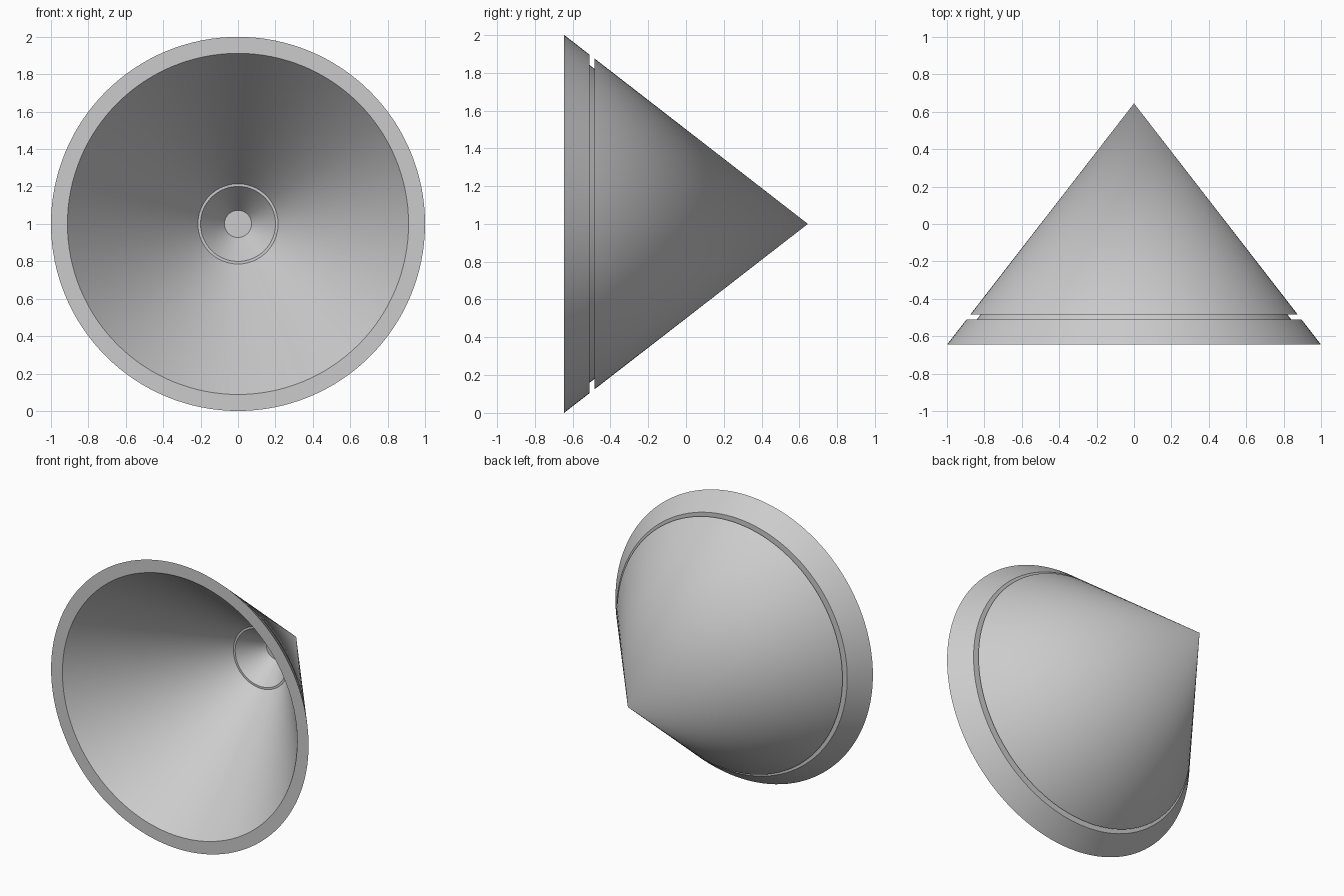
import bpy, bmesh, math
from mathutils import Vector, Matrix

cube = bpy.data.objects.get("Cube")
if cube:
    bpy.data.objects.remove(cube, do_unlink=True)

# Single plain grey
grey = bpy.data.materials.new("light grey")
grey.use_nodes = True
colour = (0.6, 0.6, 0.6, 1)
grey.diffuse_color = colour
grey.node_tree.nodes["Principled BSDF"].inputs["Base Color"].default_value = colour

HALF = 0.645                 # half the depth of the cone
SLOPE = 1 / (2 * HALF)       # radius lost per unit of depth
SEGMENTS = 128


def cone_point(y, inset=0.0):
    """Profile point (radius, y) on the cone, pulled in by inset."""
    return ((HALF - y) * SLOPE - inset, y)


def lathe(name, profile, material):
    """Revolve a (radius, y) profile about the horizontal y axis."""
    bm = bmesh.new()
    verts = [bm.verts.new((r, y, 0)) for r, y in profile]
    edges = [bm.edges.new(pair) for pair in zip(verts, verts[1:])]
    bmesh.ops.spin(bm, geom=verts + edges, cent=(0, 0, 0), axis=(0, 1, 0),
                   angle=2 * math.pi, steps=SEGMENTS, use_duplicate=False)
    bmesh.ops.remove_doubles(bm, verts=bm.verts, dist=0.0001)
    bmesh.ops.recalc_face_normals(bm, faces=bm.faces)
    bmesh.ops.translate(bm, verts=bm.verts, vec=(0, 0, 1))
    mesh = bpy.data.meshes.new(name)
    bm.to_mesh(mesh)
    bm.free()
    mesh.materials.append(material)
    obj = bpy.data.objects.new(name, mesh)
    bpy.context.collection.objects.link(obj)
    bpy.ops.object.select_all(action="DESELECT")
    obj.select_set(True)
    bpy.context.view_layer.objects.active = obj
    bpy.ops.object.shade_smooth_by_angle(angle=math.radians(30))
    return obj


WALL, GROOVE = 0.088, 0.055
GROOVE_FRONT, GROOVE_BACK = -0.51, -0.485
STEP_Y, FLOOR_Y = 0.255, 0.42

shell_profile = [
    (0, HALF),                              # pointed tip
    cone_point(GROOVE_BACK),                # outer groove
    cone_point(GROOVE_BACK, GROOVE),
    cone_point(GROOVE_FRONT, GROOVE),
    cone_point(GROOVE_FRONT),
    cone_point(-HALF),                      # flat front rim
    cone_point(-HALF, WALL),
    cone_point(STEP_Y, WALL),               # inner step
    cone_point(STEP_Y, WALL + 0.014),
    cone_point(FLOOR_Y, WALL + 0.014),      # small flat floor
    (0, FLOOR_Y),
]
lathe("cone_shell", shell_profile, grey)
